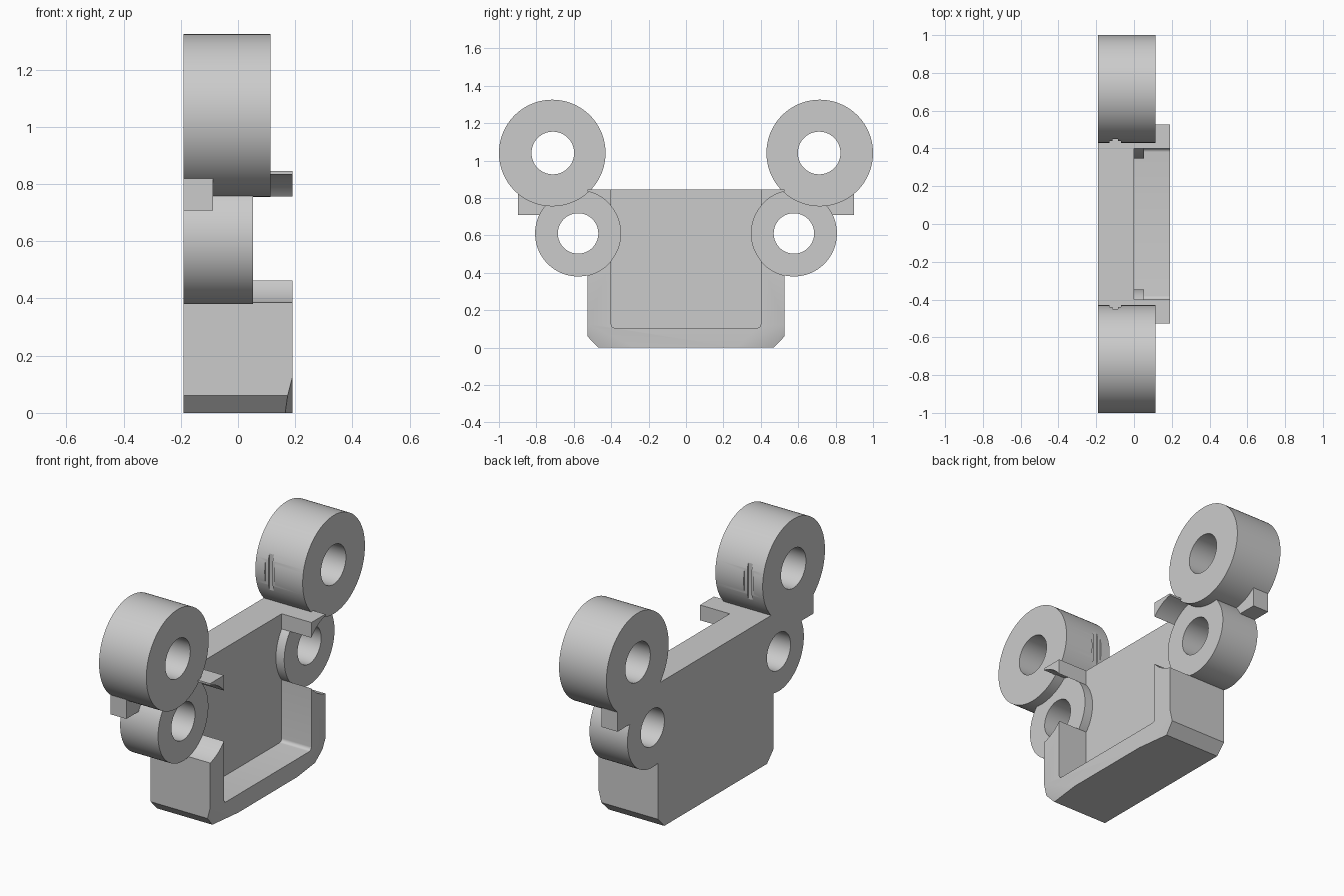
import bpy, bmesh, math
from mathutils import Vector

cube = bpy.data.objects.get("Cube")
if cube:
    bpy.data.objects.remove(cube, do_unlink=True)

grey = bpy.data.materials.new("plain_grey")
grey.use_nodes = True
GREY = (0.6, 0.6, 0.6, 1)
grey.diffuse_color = GREY
grey.node_tree.nodes["Principled BSDF"].inputs["Base Color"].default_value = GREY

BACK, FRONT = -0.19, 0.19


def prism(name, outline, x0, x1):
    """Extrude a (y, z) outline along x."""
    bm = bmesh.new()
    face = bm.faces.new([bm.verts.new((x0, y, z)) for y, z in outline])
    out = bmesh.ops.extrude_face_region(bm, geom=[face])
    verts = [v for v in out["geom"] if isinstance(v, bmesh.types.BMVert)]
    bmesh.ops.translate(bm, verts=verts, vec=(x1 - x0, 0, 0))
    bmesh.ops.recalc_face_normals(bm, faces=bm.faces)
    mesh = bpy.data.meshes.new(name)
    bm.to_mesh(mesh)
    bm.free()
    mesh.materials.append(grey)
    obj = bpy.data.objects.new(name, mesh)
    bpy.context.collection.objects.link(obj)
    return obj


def disc(name, y, z, r, x0, x1, n=96):
    ring = [(y + r * math.cos(math.tau * i / n), z + r * math.sin(math.tau * i / n))
            for i in range(n)]
    return prism(name, ring, x0, x1)


def box(name, y0, y1, z0, z1, x0, x1):
    return prism(name, [(y0, z0), (y1, z0), (y1, z1), (y0, z1)], x0, x1)


def combine(target, other, operation):
    """Apply a boolean and discard the tool."""
    mod = target.modifiers.new(operation.lower(), "BOOLEAN")
    mod.operation, mod.solver, mod.object = operation, "EXACT", other
    bpy.context.view_layer.objects.active = target
    bpy.ops.object.modifier_apply(modifier=mod.name)
    bpy.data.objects.remove(other, do_unlink=True)


# Main block with chamfered lower edges
half = [(0.47, 0), (0.527, 0.06), (0.527, 0.845)]
bracket = prism("bracket", half + [(-y, z) for y, z in reversed(half)], BACK, FRONT)

# Slanted cuts across the lower front corners
bm = bmesh.new()
bm.from_mesh(bracket.data)
for s in (1, -1):
    a, b, c = (Vector(p) for p in ((0.19, s * 0.53, 0.125), (0.165, s * 0.47, 0),
                                   (0.19, s * 0.27, 0)))
    normal = (a - c).cross(b - c)
    if normal.x < 0:
        normal.negate()
    cut = bmesh.ops.bisect_plane(bm, geom=bm.verts[:] + bm.edges[:] + bm.faces[:],
                                 plane_co=c, plane_no=normal, clear_outer=True)
    edges = [e for e in cut["geom_cut"] if isinstance(e, bmesh.types.BMEdge)]
    bmesh.ops.holes_fill(bm, edges=edges)
bmesh.ops.recalc_face_normals(bm, faces=bm.faces)
bm.to_mesh(bracket.data)
bm.free()

# Open pocket with small rounded lower corners
R = 0.02
corner = [(0.4 - R + R * math.cos(t), 0.105 + R - R * math.sin(t))
          for t in (math.pi / 2 * i / 6 for i in range(7))]
pocket = [(0.4, 1)] + corner
pocket += [(-y, z) for y, z in reversed(pocket)]
combine(bracket, prism("pocket", pocket, 0, 0.4), "DIFFERENCE")

for s in (1, -1):
    # Clearance in the side wall, then the lower ring, side lug and upper ring
    combine(bracket, disc("clearance", s * 0.577, 0.61, 0.23, 0.053, 0.4), "DIFFERENCE")
    combine(bracket, disc("lower_ring", s * 0.577, 0.61, 0.23, BACK, 0.053), "UNION")
    y0, y1 = sorted((s * 0.72, s * 0.897))
    combine(bracket, box("side_lug", y0, y1, 0.708, 0.82, BACK, -0.087), "UNION")
    upper = disc("upper_ring", s * 0.715, 1.04, 0.285, BACK, 0.113)

    # Stepped slot on the inner side of the upper ring
    for depth, x0, x1 in ((0.439, -0.13, -0.068), (0.45, -0.113, -0.085)):
        y0, y1 = sorted((s * 0.4, s * depth))
        combine(upper, box("slot", y0, y1, 0.9, 1.18, x0, x1), "DIFFERENCE")
    combine(bracket, upper, "UNION")

    # Round through holes
    combine(bracket, disc("lower_hole", s * 0.577, 0.61, 0.108, -0.4, 0.4), "DIFFERENCE")
    combine(bracket, disc("upper_hole", s * 0.712, 1.04, 0.114, -0.4, 0.4), "DIFFERENCE")

bpy.ops.object.select_all(action="DESELECT")
bracket.select_set(True)
bpy.context.view_layer.objects.active = bracket
bpy.ops.object.shade_smooth_by_angle(angle=math.radians(20))
